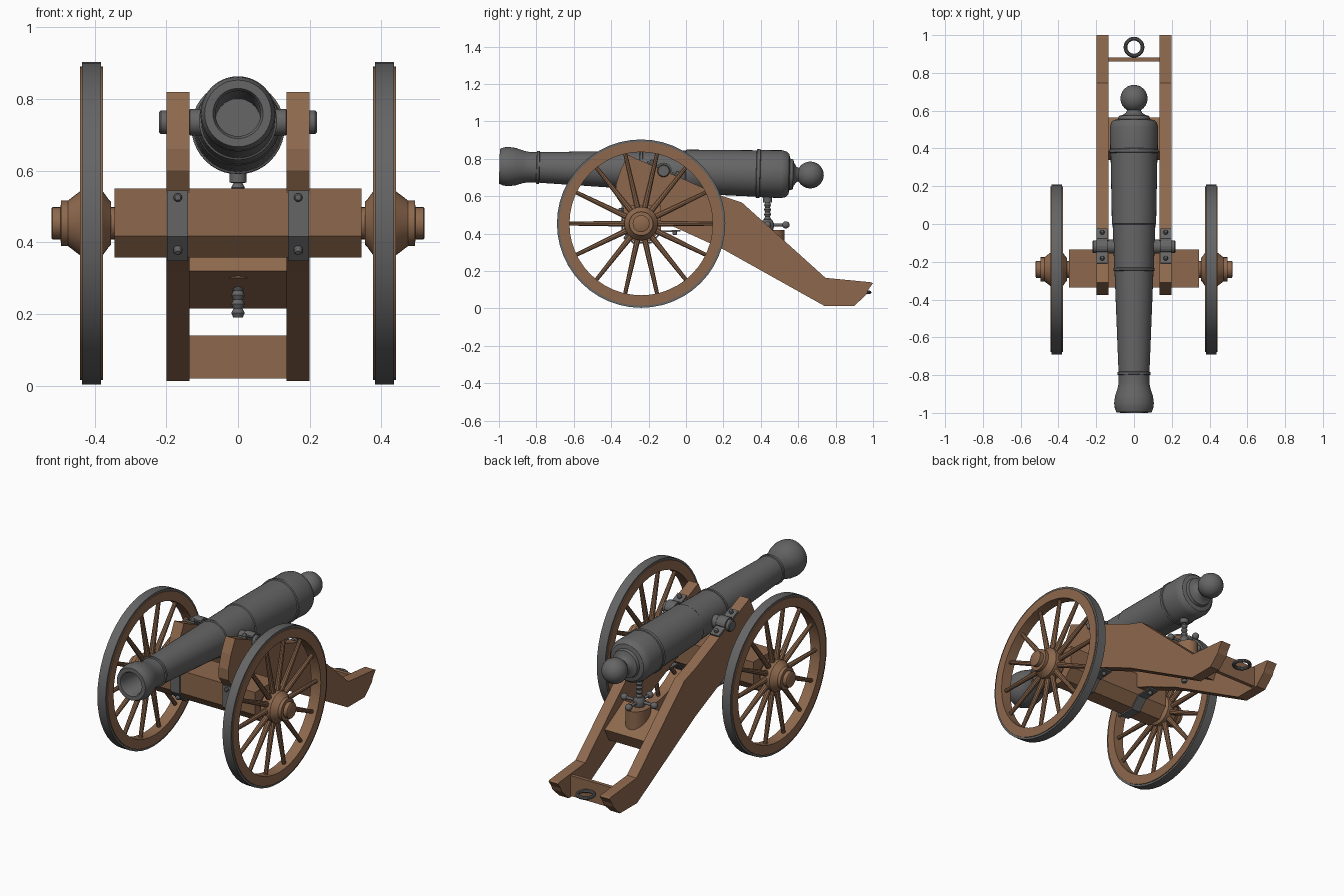
import bpy, bmesh, math
from mathutils import Vector, Matrix

if "Cube" in bpy.data.objects:
    bpy.data.objects.remove(bpy.data.objects["Cube"])

def material(name, rgb):
    m = bpy.data.materials.new(name)
    m.diffuse_color = (*rgb, 1)
    m.use_nodes = True
    m.node_tree.nodes["Principled BSDF"].inputs["Base Color"].default_value = m.diffuse_color
    return m

WOOD = material("wood", (0.27, 0.14, 0.075))
IRON = material("iron", (0.13, 0.13, 0.13))

def finish(name, bm, mat, smooth=True):
    bmesh.ops.recalc_face_normals(bm, faces=bm.faces)
    me = bpy.data.meshes.new(name)
    bm.to_mesh(me)
    bm.free()
    me.materials.append(mat)
    if smooth:
        me.shade_smooth()
        me.set_sharp_from_angle(angle=math.radians(32))
    ob = bpy.data.objects.new(name, me)
    bpy.context.collection.objects.link(ob)
    return ob

def add_lathe(bm, prof, origin, axis, n=32, closed=False):
    """Revolve (radius, height) points about an axis; closed makes a ring."""
    M = Matrix.Translation(origin) @ Vector(axis).to_track_quat('Z', 'Y').to_matrix().to_4x4()
    rings = []
    for r, h in prof:
        if r < 1e-6:
            rings.append([bm.verts.new(M @ Vector((0, 0, h)))] * n)
        else:
            rings.append([bm.verts.new(M @ Vector((r * math.cos(2 * math.pi * i / n),
                          r * math.sin(2 * math.pi * i / n), h))) for i in range(n)])
    pairs = list(zip(rings, rings[1:])) + ([(rings[-1], rings[0])] if closed else [])
    for a, b in pairs:
        for i in range(n):
            j = (i + 1) % n
            bm.faces.new(list(dict.fromkeys((a[i], a[j], b[j], b[i]))))
    if not closed:
        for ring in (rings[0], rings[-1]):
            if ring[0] is not ring[1]:
                bm.faces.new(ring)

def lathe(name, prof, origin, axis, mat, n=32, closed=False):
    bm = bmesh.new()
    add_lathe(bm, prof, origin, axis, n, closed)
    return finish(name, bm, mat)

def plank(name, pts, x0, x1, mat):
    """Extrude a (y, z) outline between two x positions."""
    bm = bmesh.new()
    a, b = [[bm.verts.new((x, y, z)) for y, z in pts] for x in (x0, x1)]
    bm.faces.new(a)
    bm.faces.new(b)
    for i in range(len(pts)):
        j = (i + 1) % len(pts)
        bm.faces.new((a[i], a[j], b[j], b[i]))
    return finish(name, bm, mat, False)

def strap(name, pts, x0, x1, t):
    """Iron band of thickness t following a (y, z) path."""
    P = [Vector(p) for p in pts]
    outer = []
    for i, p in enumerate(P):
        d = (P[min(i + 1, len(P) - 1)] - P[max(i - 1, 0)]).normalized()
        outer.append(p + Vector((-d.y, d.x)) * t)
    return plank(name, [tuple(p) for p in P + outer[::-1]], x0, x1, IRON)

# Barrel, slightly raised at the muzzle, with a hollow bore
PIVOT = Vector((0, -0.12, 0.735))
AX = Vector((0, 1, -0.028)).normalized()
ball = [(0.072 * math.sin(a), 0.665 + 0.072 * -math.cos(a))
        for a in [math.radians(30 + 15 * k) for k in range(10)]]
barrel = [(0, -0.25), (0.062, -0.25), (0.063, -0.985), (0.07, -0.998), (0.093, -0.998),
          (0.102, -0.975), (0.105, -0.95), (0.1, -0.91), (0.088, -0.875), (0.081, -0.84),
          (0.081, -0.8), (0.088, -0.798), (0.088, -0.785), (0.082, -0.783),
          (0.103, -0.25), (0.109, -0.247), (0.109, -0.235), (0.105, -0.233),
          (0.113, -0.005), (0.117, 0.0), (0.124, 0.375), (0.13, 0.378), (0.13, 0.395),
          (0.126, 0.398), (0.128, 0.51), (0.122, 0.535), (0.108, 0.55), (0.085, 0.555),
          (0.08, 0.572), (0.06, 0.578), (0.042, 0.59)] + ball + [(0, 0.737)]
lathe("barrel", [(r, h + 0.12) for r, h in barrel], PIVOT, AX, IRON, 40)
trunnion = [(0.029, 0.22), (0.033, 0.215), (0.033, 0.136), (0.037, 0.134), (0.037, 0)]
for s in (-1, 1):
    lathe("trunnion", trunnion, PIVOT, (s, 0, 0), IRON, 24)

# Axle beam with lower chamfers
plank("axle_beam", [(-0.335, 0.55), (-0.335, 0.418), (-0.28, 0.358), (-0.19, 0.358),
                    (-0.135, 0.418), (-0.135, 0.55)], -0.345, 0.345, WOOD)

WC = Vector((0, -0.24, 0.453))
cheek = [(-0.31, 0.82), (-0.35, 0.74), (-0.375, 0.66), (-0.375, 0.6), (-0.33, 0.53),
         (-0.15, 0.47), (-0.04, 0.425), (0.2, 0.315), (0.74, 0.013), (0.9, 0.013),
         (0.965, 0.075), (0.975, 0.1), (1.0, 0.135), (0.985, 0.14), (0.746, 0.163),
         (0.3, 0.565), (0.19, 0.602)]
axle_path = [(-0.336, 0.545), (-0.337, 0.418), (-0.282, 0.356), (-0.188, 0.356),
             (-0.13, 0.415), (-0.03, 0.42)]
# Cap over the trunnion, following the slope of the cheek top
tilt = Matrix.Rotation(math.atan2(-0.436, 1), 2)
arch = [(-0.1, 0.004), (-0.034, 0.004)] + \
       [(-0.034 * math.cos(math.radians(a)), 0.034 * math.sin(math.radians(a)))
        for a in range(30, 151, 20)] + [(0.034, 0.004), (0.1, 0.004)]
cap_path = [tuple(tilt @ Vector(p) + Vector((-0.12, 0.735))) for p in arch]
bolt = [(0.012, -0.01), (0.012, 0.012), (0.008, 0.018), (0, 0.019)]
hub = [(0.06, 0.355), (0.068, 0.362), (0.09, 0.378), (0.09, 0.44), (0.064, 0.474),
       (0.064, 0.494), (0.045, 0.495)]
felloe = [(0.383, -0.032), (0.438, -0.032), (0.438, 0.032), (0.383, 0.032)]
tyre = [(0.436, -0.027), (0.45, -0.027), (0.45, 0.027), (0.436, 0.027)]
spoke = [(0.017, 0.07), (0.015, 0.16), (0.011, 0.39)]

for s in (-1, 1):
    side = Vector((s, 0, 0))
    xa, xb = s * 0.136, s * 0.199
    # Carriage side and its ironwork
    plank("carriage_cheek", cheek, xa, xb, WOOD)
    strap("axle_strap", axle_path, s * 0.139, s * 0.198, -0.009)
    strap("trunnion_cap", cap_path[::-1], s * 0.139, s * 0.198, -0.01)
    bm = bmesh.new()
    x = s * 0.168
    for u in (-0.075, 0.075):
        p = tilt @ Vector((u, 0.012)) + Vector((-0.12, 0.735))
        add_lathe(bm, bolt, Vector((x, p.x, p.y)), (0, 0.4, 0.916), 12)
    for y, z, d in ((-0.343, 0.525, (0, -1, 0)), (-0.315, 0.382, (0, -0.74, -0.67)),
                    (-0.06, 0.41, (0, 0, -1))):
        add_lathe(bm, bolt, Vector((x, y, z)), d, 12)
    finish("bolts", bm, IRON)
    # Wheel
    wheel = WC + side * 0.409
    lathe("axle_arm", [(0.045, 0.34), (0.045, 0.518), (0.04, 0.521)], WC, side, WOOD, 24)
    lathe("wheel_hub", hub, WC, side, WOOD, 28)
    lathe("wheel_rim", felloe, wheel, side, WOOD, 48, True)
    lathe("wheel_tyre", tyre, wheel, side, IRON, 48, True)
    bm = bmesh.new()
    for k in range(14):
        a = 2 * math.pi * k / 14
        add_lathe(bm, spoke, wheel, (0, math.cos(a), math.sin(a)), 10)
    finish("wheel_spokes", bm, WOOD)

# Cross pieces between the cheeks
plank("middle_transom", [(0.34, 0.32), (0.527, 0.215), (0.565, 0.29), (0.384, 0.395)],
      -0.137, 0.137, WOOD)
plank("rear_transom", [(0.86, 0.02), (0.882, 0.02), (0.882, 0.14), (0.86, 0.14)],
      -0.137, 0.137, WOOD)

# Elevating screw with threads, block and cross handle
SY = 0.436
block = lathe("screw_block", [(0.07, 0.3), (0.07, 0.42)], Vector((0, 0, 0)), (0, 0, 1), WOOD, 24)
block.location = (0, SY + 0.01, 0)
block.scale = (0.9, 1.15, 1)
thread = [(0.013 + 0.006 * (k % 2), 0.19 + 0.0125 * k) for k in range(31)]
lathe("elevating_screw", thread + [(0.024, 0.567), (0.024, 0.6)], Vector((0, SY, 0)),
      (0, 0, 1), IRON, 16)
bm = bmesh.new()
add_lathe(bm, [(0.03, 0.42), (0.034, 0.435), (0.034, 0.455), (0.024, 0.475)],
          Vector((0, SY, 0)), (0, 0, 1), 20)
knob = [(0.008, 0)] + [(0.02 * math.sin(math.radians(a)), 0.098 - 0.02 * math.cos(math.radians(a)))
                       for a in range(25, 180, 25)] + [(0, 0.118)]
for k in range(4):
    a = math.pi / 2 * k
    add_lathe(bm, knob, Vector((0, SY, 0.446)), (math.cos(a), math.sin(a), 0), 14)
finish("screw_handle", bm, IRON)

# Towing ring on the rear transom
circle = [(0.045 + 0.01 * math.cos(a), 0.01 * math.sin(a))
          for a in [math.pi / 5 * k for k in range(10)]]
lathe("towing_ring", circle, Vector((0, 0.936, 0.085)), (0, 0, 1), IRON, 32, True)
